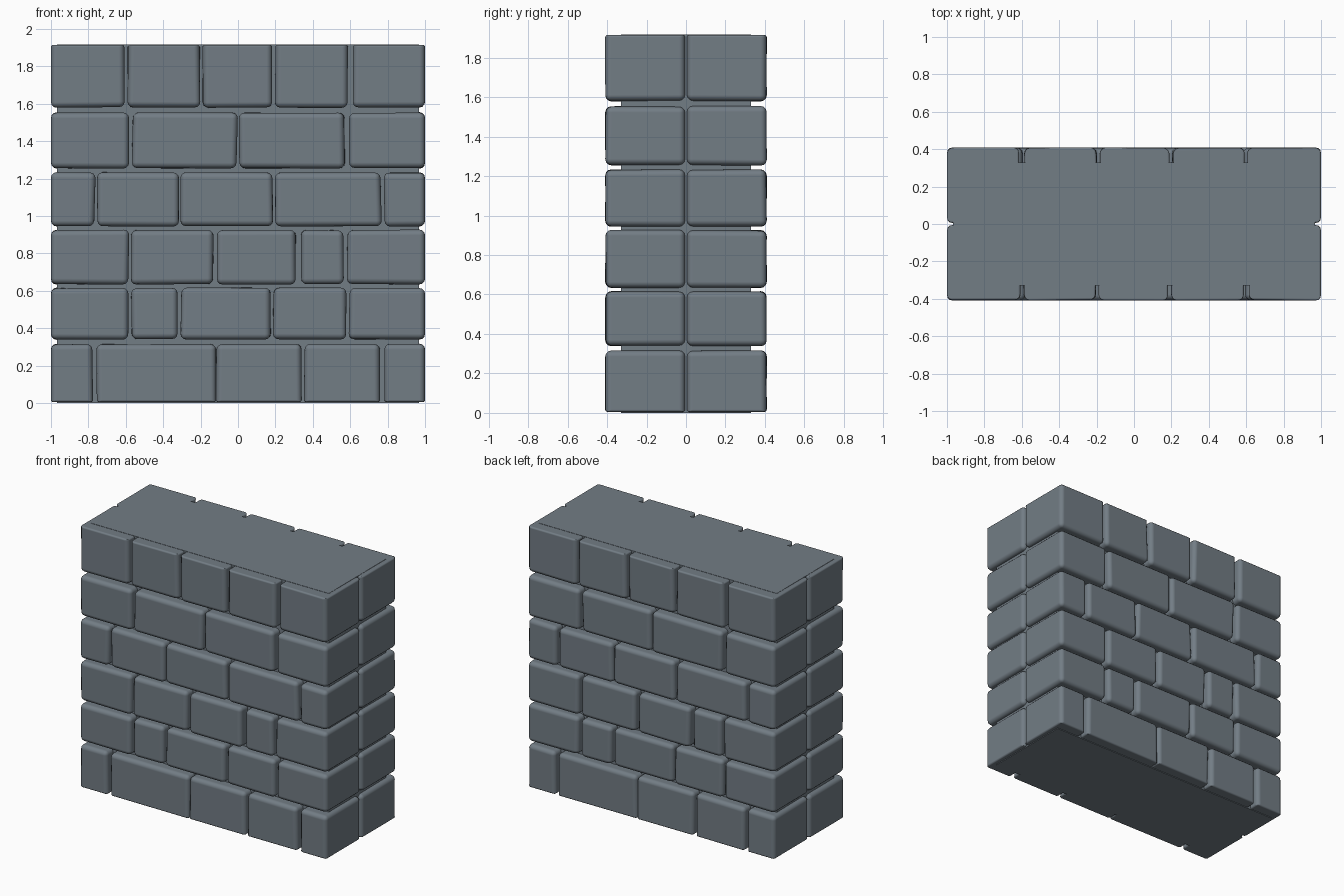
import bpy, bmesh, random
from mathutils import Vector

if "Cube" in bpy.data.objects:
    bpy.data.objects.remove(bpy.data.objects["Cube"])

random.seed(7)
HALF_X, HALF_Y, TOP = 1.0, 0.41, 1.915

stone = bpy.data.materials.new("slate grey stone")
stone.diffuse_color = (0.17, 0.205, 0.235, 1)
stone.use_nodes = True
stone.node_tree.nodes["Principled BSDF"].inputs["Base Color"].default_value = stone.diffuse_color

# Each course: bottom, top, then the (start, end) of every brick along x
COURSES = [
    (0.005, 0.315, [(-1, -.775), (-.755, -.12), (-.115, .34), (.355, .76), (.78, 1)]),
    (0.34, 0.615, [(-1, -.59), (-.57, -.325), (-.305, .175), (.19, .575), (.595, 1)]),
    (0.635, 0.925, [(-1, -.585), (-.57, -.13), (-.11, .31), (.335, .565), (.585, 1)]),
    (0.945, 1.232, [(-1, -.765), (-.75, -.315), (-.305, .185), (.2, .765), (.78, 1)]),
    (1.255, 1.553, [(-1, -.585), (-.565, -.005), (.005, .57), (.595, 1)]),
    (1.58, TOP, [(-1, -.605), (-.59, -.205), (-.19, .185), (.2, .585), (.615, 1)]),
]


def add_box(bm, lo, hi, wobble=0.0):
    """Box between two corners, optionally with slightly uneven corners."""
    verts = bmesh.ops.create_cube(bm, size=1)["verts"]
    lo, hi = Vector(lo), Vector(hi)
    for v in verts:
        v.co = Vector([hi[i] if v.co[i] > 0 else lo[i] for i in range(3)])
        # uneven only inwards along the joints, so the outline stays true
        if abs(v.co.x) < HALF_X - 0.01:
            v.co.x += random.uniform(-wobble, wobble)
        if 0.02 < v.co.z < TOP - 0.02:
            v.co.z += random.uniform(-wobble, wobble) * 0.5
        if v.co.y < -HALF_Y + 0.02:
            v.co.y += random.uniform(0, wobble)
    return verts


def finish(name, bm):
    mesh = bpy.data.meshes.new(name)
    bm.to_mesh(mesh)
    bm.free()
    mesh.materials.append(stone)
    obj = bpy.data.objects.new(name, mesh)
    bpy.context.collection.objects.link(obj)
    return obj


def course(name, z0, z1, spans, turned):
    """One row of rounded bricks; the back rows are the front ones turned round."""
    bm = bmesh.new()
    weight = bm.edges.layers.float.new("bevel_weight_edge")
    for x0, x1 in spans:
        end_brick = abs(x0) > .99 or abs(x1) > .99
        inner = -0.005 if end_brick else -0.25
        add_box(bm, (x0, -HALF_Y, z0), (x1, inner, z1), 0.005)
    for e in bm.edges:
        a, b = (v.co for v in e.verts)
        flush = all(c.z > TOP - .01 for c in (a, b)) or all(c.z < .01 for c in (a, b))
        e[weight] = 0.4 if flush else 1.0
    if turned:
        for v in bm.verts:
            v.co.x, v.co.y = -v.co.x, -v.co.y
    for f in bm.faces:
        f.smooth = True
    obj = finish(name, bm)
    bevel = obj.modifiers.new("rounded edges", "BEVEL")
    bevel.limit_method = 'WEIGHT'
    bevel.width = 0.03
    bevel.segments = 3
    bevel.harden_normals = True


# Bricks on both faces of the wall
for i, (z0, z1, spans) in enumerate(COURSES, 1):
    course(f"front_course_{i}", z0, z1, spans, False)
    course(f"back_course_{i}", z0, z1, spans, True)

# Mortar core that fills the joints and the top and bottom
bm = bmesh.new()
add_box(bm, (-0.967, -0.33, 0.0), (0.967, 0.33, TOP + 0.002))
finish("mortar_core", bm)
